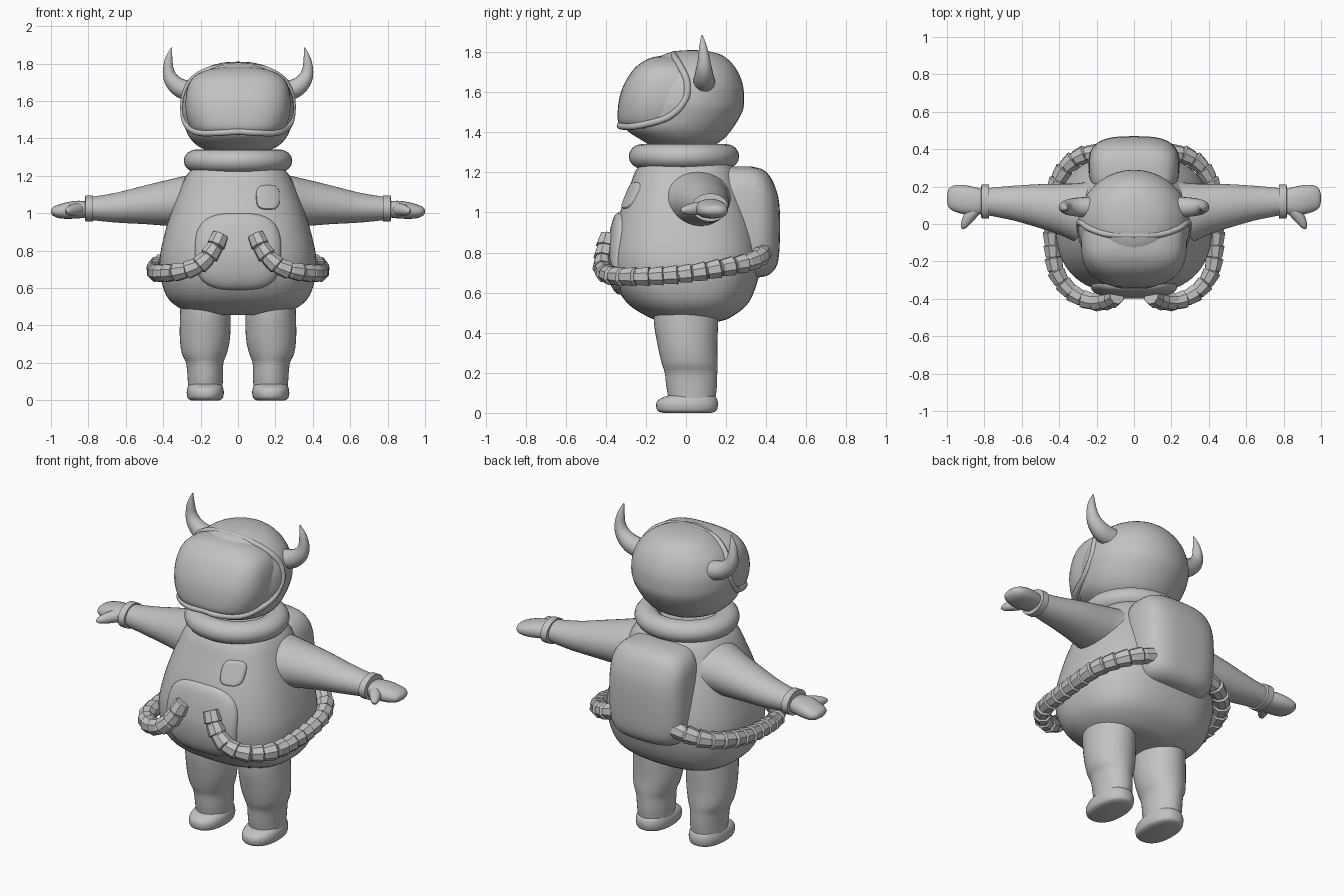
import bpy, bmesh, math
from mathutils import Vector

if "Cube" in bpy.data.objects:
    bpy.data.objects.remove(bpy.data.objects["Cube"])

suit = bpy.data.materials.new("suit_grey")
suit.diffuse_color = (0.54, 0.54, 0.54, 1)
suit.use_nodes = True
suit.node_tree.nodes["Principled BSDF"].inputs["Base Color"].default_value = suit.diffuse_color


def spline(pts, t):
    """Catmull-Rom through tuples, t in 0..len-1."""
    i = min(int(t), len(pts) - 2)
    f = t - i
    p0, p1, p2, p3 = (pts[max(0, min(len(pts) - 1, k))] for k in range(i - 1, i + 3))
    return [0.5 * (2 * b + (c - a) * f + (2 * a - 5 * b + 4 * c - d) * f * f
                   + (3 * b - a - 3 * c + d) * f ** 3) for a, b, c, d in zip(p0, p1, p2, p3)]


def dense(pts, sub):
    n = (len(pts) - 1) * sub
    return [spline(pts, k / sub) for k in range(n + 1)]


def oval(k, sides, n):
    """Point on a unit superellipse."""
    a = 2 * math.pi * k / sides
    c, s = math.cos(a), math.sin(a)
    return (math.copysign(abs(c) ** (2 / n), c), math.copysign(abs(s) ** (2 / n), s))


def skin(name, loops, smooth=True, closed=False):
    """Bridge equal loops of points into a capped (or closed) skin."""
    bm = bmesh.new()
    vs = [[bm.verts.new(p) for p in lp] for lp in loops]
    m = len(vs[0])
    for i in range(len(vs) if closed else len(vs) - 1):
        a, b = vs[i], vs[(i + 1) % len(vs)]
        for k in range(m):
            bm.faces.new((a[k], a[(k + 1) % m], b[(k + 1) % m], b[k]))
    if not closed:
        bm.faces.new(vs[0])
        bm.faces.new(vs[-1])
    bmesh.ops.recalc_face_normals(bm, faces=bm.faces)
    me = bpy.data.meshes.new(name)
    bm.to_mesh(me)
    bm.free()
    ob = bpy.data.objects.new(name, me)
    bpy.context.collection.objects.link(ob)
    return finish(ob, smooth)


def finish(ob, smooth=True):
    ob.data.materials.append(suit)
    if smooth:
        bpy.ops.object.select_all(action='DESELECT')
        ob.select_set(True)
        bpy.context.view_layer.objects.active = ob
        bpy.ops.object.shade_smooth_by_angle(angle=math.radians(40))
    return ob


def loft(name, rings, axis='z', n=2.0, sub=4, sides=40, sx=1):
    """Rings are (position along axis, centre 1, centre 2, radius 1, radius 2)."""
    loops = []
    for t, c1, c2, r1, r2 in dense(rings, sub):
        lp = []
        for k in range(sides):
            u, v = oval(k, sides, n)
            a, b = c1 + u * r1, c2 + v * r2
            lp.append((sx * a, b, t) if axis == 'z' else (sx * t, a, b))
        loops.append(lp)
    return skin(name, loops)


def tube(name, pts, sides=16, sx=1, smooth=True, closed=False):
    """Round tube through (x, y, z, radius) points."""
    loops, up = [], Vector((0.13, 0.3, 1)).normalized()
    N = len(pts)
    for i, p in enumerate(pts):
        a = pts[(i - 1) % N] if closed else pts[max(i - 1, 0)]
        b = pts[(i + 1) % N] if closed else pts[min(i + 1, N - 1)]
        d = (Vector(b[:3]) - Vector(a[:3])).normalized()
        up = (up - d * up.dot(d)).normalized()
        side = d.cross(up)
        lp = []
        for k in range(sides):
            w = 2 * math.pi * (k + 0.5) / sides
            q = Vector(p[:3]) + (up * math.sin(w) + side * math.cos(w)) * p[3]
            lp.append((sx * q.x, q.y, q.z))
        loops.append(lp)
    return skin(name, loops, smooth, closed)


# Round body
BODY_N = 2.5
BODY = [(.455, 0, .02, .19, .14), (.475, 0, .02, .28, .20), (.54, 0, .01, .37, .295),
        (.64, 0, 0, .41, .352), (.76, 0, 0, .418, .375), (.88, 0, 0, .395, .362),
        (1.0, 0, 0, .36, .33), (1.12, 0, 0, .315, .285), (1.21, 0, 0, .27, .25),
        (1.27, 0, 0, .21, .20)]
loft("body", BODY, n=BODY_N, sides=64)
BODY_FINE = dense(BODY, 12)


def body_front(x, z):
    a, b = next(p for p in zip(BODY_FINE, BODY_FINE[1:]) if p[1][0] >= z)
    f = (z - a[0]) / (b[0] - a[0])
    cy, rx, ry = (a[i] + (b[i] - a[i]) * f for i in (2, 3, 4))
    return cy - ry * max(0.0, 1 - abs(x / rx) ** BODY_N) ** (1 / BODY_N)


# Belly pouch and chest pocket: puffed patches that follow the body
def patch(name, cx, cz, rx, rz, lift, n):
    loops = []
    for s, h in ((1, -.03), (1, .2 * lift), (.98, .6 * lift), (.92, .9 * lift), (.8, lift),
                 (.65, lift), (.35, lift), (.05, lift)):
        lp = []
        for k in range(48):
            u, v = oval(k, 48, n)
            x, z = cx + u * rx * s, cz + v * rz * s
            lp.append((x, body_front(x, z) - h, z))
        loops.append(lp)
    return skin(name, loops)


patch("belly_pouch", 0, .795, .23, .205, .024, 3)
patch("chest_pocket", .16, 1.085, .063, .065, .014, 3.2)

# Collar
bpy.ops.mesh.primitive_torus_add(major_radius=.22, minor_radius=.07, major_segments=48,
                                 minor_segments=16, location=(0, -.01, 1.28))
collar = bpy.context.object
collar.name = "collar"
collar.scale = (1, .95, .88)
finish(collar)

# Helmet, visor and visor rim
loft("helmet", [(1.32, 0, -.02, .13, .13), (1.36, 0, -.02, .215, .2), (1.42, 0, -.035, .268, .268),
                (1.5, 0, -.012, .293, .292), (1.56, 0, 0, .30, .29), (1.64, 0, .01, .288, .273),
                (1.72, 0, .02, .243, .228), (1.78, 0, .03, .165, .158), (1.805, 0, .03, .08, .08),
                (1.81, 0, .03, .01, .01)])
loft("visor", [(1.42, 0, -.1, .22, .20), (1.45, 0, -.1, .252, .237), (1.52, 0, -.1, .277, .24),
               (1.6, 0, -.1, .282, .225), (1.68, 0, -.1, .268, .187), (1.735, 0, -.1, .23, .14),
               (1.77, 0, -.1, .15, .08), (1.782, 0, -.09, .06, .03)], n=2.7)
half = [(0, -.06, 1.79), (.14, -.055, 1.772), (.235, -.025, 1.722), (.28, .005, 1.65),
        (.292, -.005, 1.56), (.276, -.09, 1.475), (.215, -.245, 1.432), (.1, -.32, 1.43)]
loop = half + [(0, -.328, 1.436)] + [(-x, y, z) for x, y, z in half[:0:-1]]
rim = dense(loop + loop[:1], 6)[:-1]
tube("visor_rim", [(*p, .017) for p in rim], sides=10, closed=True)

# Backpack
loft("backpack", [(.675, 0, .29, .10, .07), (.69, 0, .295, .18, .12), (.74, 0, .303, .225, .152),
                  (.85, 0, .305, .242, .163), (1.04, 0, .303, .242, .163), (1.15, 0, .29, .228, .146),
                  (1.21, 0, .275, .18, .115), (1.23, 0, .265, .09, .06)], n=3.0)

for side, sx in (("left", 1), ("right", -1)):
    # Sleeve, cuff, mitten and thumb
    loft(side + "_arm", [(.18, .055, 1.06, .19, .155), (.28, .055, 1.063, .165, .137),
                         (.38, .075, 1.055, .14, .122), (.5, .095, 1.045, .118, .103),
                         (.65, .112, 1.03, .092, .08), (.8, .12, 1.025, .07, .06)], 'x', sx=sx)
    loft(side + "_cuff", [(.774, .12, 1.025, .07, .055), (.776, .12, 1.025, .09, .07),
                          (.816, .12, 1.025, .09, .07), (.818, .12, 1.025, .07, .055)],
         'x', sub=1, sx=sx)
    loft(side + "_mitten", [(.79, .12, 1.02, .06, .04), (.85, .122, 1.02, .075, .047),
                            (.91, .13, 1.015, .078, .045), (.96, .137, 1.01, .07, .036),
                            (.99, .137, 1.01, .05, .022), (1.0, .137, 1.01, .015, .007)],
         'x', n=2.3, sx=sx, sides=24)
    tube(side + "_thumb", dense([(.83, .10, 1.02, .033), (.865, .06, 1.02, .034),
                                 (.893, .02, 1.015, .028), (.911, -.012, 1.012, .017),
                                 (.918, -.027, 1.012, .003)], 4), sx=sx)

    # Leg and boot
    loft(side + "_leg", [(.06, .175, .03, .092, .115), (.13, .175, .028, .095, .126),
                         (.2, .178, .025, .1, .131), (.25, .18, .018, .12, .14),
                         (.33, .177, .008, .134, .148), (.45, .175, 0, .135, .16),
                         (.56, .175, 0, .13, .16)], sx=sx)
    loft(side + "_boot", [(0, .175, .005, .075, .12), (.01, .175, .005, .092, .146),
                          (.035, .175, .005, .099, .154), (.06, .175, .008, .097, .15),
                          (.078, .175, .018, .09, .132), (.088, .175, .028, .08, .11)],
         n=2.3, sx=sx)

    # Horn
    tube(side + "_horn", dense([(.24, .09, 1.65, .056), (.305, .09, 1.668, .051),
                                (.352, .09, 1.708, .042), (.372, .09, 1.76, .031),
                                (.37, .085, 1.825, .02), (.355, .08, 1.885, .003)], 5), sx=sx)

    # Ribbed hose of flared segments from belly to backpack
    path = [(.09, -.385, .89), (.14, -.41, .79), (.22, -.415, .715), (.33, -.37, .685),
            (.415, -.26, .68), (.437, -.1, .685), (.44, .05, .70), (.425, .19, .725),
            (.36, .31, .75), (.27, .37, .78), (.19, .38, .80)]
    fine = [Vector(p) for p in dense(path, 30)]
    run = [0]
    for a, b in zip(fine, fine[1:]):
        run.append(run[-1] + (b - a).length)

    def along(f):
        return fine[next(i for i, r in enumerate(run) if r >= min(f, .9999) * run[-1])]

    SEG = 18
    pts = []
    for s in range(SEG):
        for f, r in ((.03, .04), (.08, .044), (.92, .051), (.97, .04)):
            pts.append((*along((s + f) / SEG), r))
    tube(side + "_hose", pts, sides=8, sx=sx, smooth=False)
